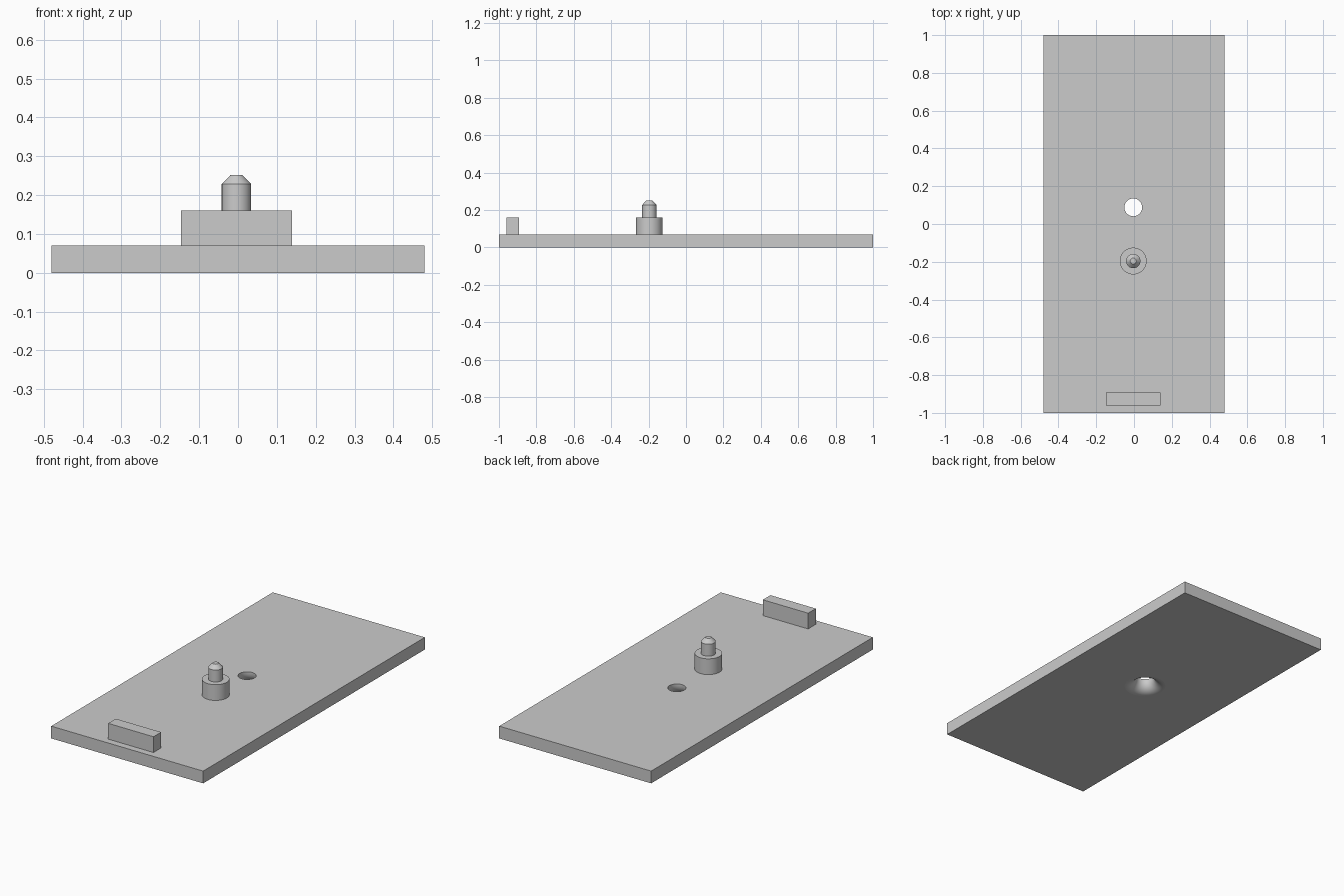
import bpy
import bmesh
import math
from mathutils import Matrix, Vector

cube = bpy.data.objects.get("Cube")
if cube:
    bpy.data.objects.remove(cube, do_unlink=True)

PLATE_TOP = 0.07
POST_TOP = 0.16
CENTRE_X = -0.004      # shared centre line of the post, block and hole

# Single grey finish
grey = bpy.data.materials.new("plain_grey")
grey.use_nodes = True
colour = (0.6, 0.6, 0.6, 1)
grey.diffuse_color = colour
grey.node_tree.nodes["Principled BSDF"].inputs["Base Color"].default_value = colour


def add_object(name, bm):
    bmesh.ops.recalc_face_normals(bm, faces=bm.faces)
    mesh = bpy.data.meshes.new(name)
    bm.to_mesh(mesh)
    bm.free()
    mesh.materials.append(grey)
    obj = bpy.data.objects.new(name, mesh)
    bpy.context.collection.objects.link(obj)
    return obj


def box(name, low, high):
    low, high = Vector(low), Vector(high)
    bm = bmesh.new()
    place = Matrix.Translation((low + high) / 2) @ Matrix.Diagonal((*(high - low), 1))
    bmesh.ops.create_cube(bm, size=1, matrix=place)
    return add_object(name, bm)


def turned(name, profile, x, y, sides=48):
    """Solid of revolution from (radius, height) points, capped at both ends."""
    bm = bmesh.new()
    rings = []
    for r, z in profile:
        angles = [2 * math.pi * i / sides for i in range(sides)]
        rings.append([bm.verts.new((x + r * math.cos(a), y + r * math.sin(a), z)) for a in angles])
    for low, high in zip(rings, rings[1:]):
        for i in range(sides):
            j = (i + 1) % sides
            bm.faces.new((low[i], low[j], high[j], high[i]))
    bm.faces.new(rings[0][::-1])
    bm.faces.new(rings[-1])
    return add_object(name, bm)


def smooth(obj):
    bpy.ops.object.select_all(action="DESELECT")
    obj.select_set(True)
    bpy.context.view_layer.objects.active = obj
    bpy.ops.object.shade_smooth_by_angle(angle=math.radians(30))
    for face in obj.data.polygons:
        if abs(face.normal.z) > 0.999:
            face.use_smooth = False


# Base plate
plate = box("base_plate", (-0.48, -1, 0), (0.48, 1, PLATE_TOP))

# Through hole, flared by a rounded lip on the underside
hole_radius, flare, steps = 0.047, 0.063, 10
lip = []
for i in range(steps + 1):
    a = math.pi / 2 * i / steps
    lip.append((hole_radius + flare * (1 - math.sin(a)), flare * (1 - math.cos(a))))
profile = [(lip[0][0], -0.05)] + lip + [(hole_radius, PLATE_TOP + 0.05)]
cutter = turned("hole_cutter", profile, CENTRE_X, 0.088)
cutter.hide_render = True

cut = plate.modifiers.new("hole", "BOOLEAN")
cut.operation = "DIFFERENCE"
cut.solver = "EXACT"
cut.object = cutter
bpy.context.view_layer.objects.active = plate
bpy.ops.object.modifier_apply(modifier=cut.name)
bpy.data.objects.remove(cutter, do_unlink=True)
smooth(plate)

# Stepped post with a chamfered pin
post = turned("stepped_post", [
    (0.071, PLATE_TOP), (0.071, POST_TOP),
    (0.038, POST_TOP), (0.038, 0.228), (0.016, 0.251),
], CENTRE_X, -0.196)
smooth(post)

# Stop block near the front edge
box("stop_block", (CENTRE_X - 0.143, -0.961, PLATE_TOP), (CENTRE_X + 0.143, -0.892, POST_TOP))
